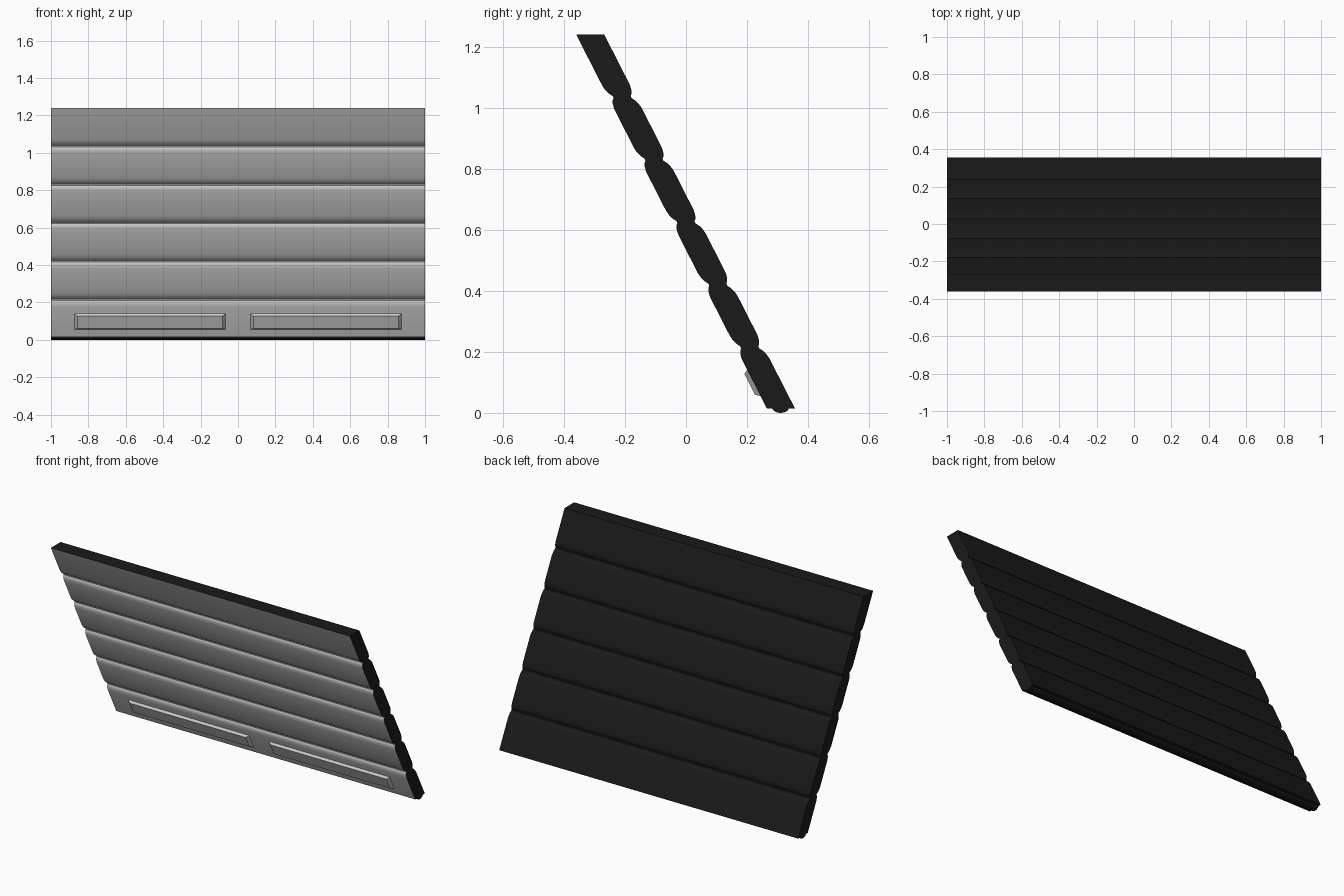
import bpy, bmesh, math

if "Cube" in bpy.data.objects:
    bpy.data.objects.remove(bpy.data.objects["Cube"])

LEAN = 0.51            # y shift per unit of height
TOP, BOTTOM, PITCH = 1.24, 0.015, 0.205
THICK = 0.092

def front_y(z):
    return -0.36 + LEAN * (TOP - z)

def material(name, v):
    m = bpy.data.materials.new(name)
    m.diffuse_color = (v, v, v, 1)
    m.use_nodes = True
    m.node_tree.nodes["Principled BSDF"].inputs["Base Color"].default_value = m.diffuse_color
    return m

grey = material("grey_paint", 0.8)
black = material("black_back", 0.01)

def finish(name, bm, mats):
    bmesh.ops.recalc_face_normals(bm, faces=bm.faces)
    me = bpy.data.meshes.new(name)
    bm.to_mesh(me)
    bm.free()
    for m in mats:
        me.materials.append(m)
    ob = bpy.data.objects.new(name, me)
    bpy.context.collection.objects.link(ob)
    bpy.context.view_layer.objects.active = ob
    ob.select_set(True)
    bpy.ops.object.shade_smooth_by_angle(angle=math.radians(35))
    ob.select_set(False)
    return ob

def extrude_x(name, profile, mats, n_first=0, half=1.0):
    """Extrude a closed (y, z) profile along x; first n_first sides use slot 0."""
    bm = bmesh.new()
    a = [bm.verts.new((-half, y, z)) for y, z in profile]
    b = [bm.verts.new((half, y, z)) for y, z in profile]
    n = len(profile)
    last = len(mats) - 1
    for i in range(n):
        j = (i + 1) % n
        f = bm.faces.new((a[i], a[j], b[j], b[i]))
        f.material_index = 0 if i < n_first else last
    for ring in (a, b):
        bm.faces.new(ring).material_index = last
    return finish(name, bm, mats)

# Groove between slats: (inward offset, height relative to the joint)
groove = [(0, .036), (.003, .022), (.008, .012), (.017, .003),
          (.016, -.004), (.010, -.010), (.004, -.022), (0, -.040)]
joints = [TOP - PITCH * k for k in range(1, 6)]

front = [(front_y(TOP), TOP)]
back = [(front_y(BOTTOM) + THICK, BOTTOM)]
for zj in joints:
    front += [(front_y(zj + dz) + d, zj + dz) for d, dz in groove]
for zj in reversed(joints):
    back += [(front_y(zj - dz) + THICK - d, zj - dz) for d, dz in groove]
front.append((front_y(BOTTOM), BOTTOM))
back.append((front_y(TOP) + THICK, TOP))

# Slatted door curtain
extrude_x("slat_curtain", front + back, [grey, black], len(front) - 1)

# Rounded rubber seal under the bottom slat
seal = [(0.31 + 0.027 * math.cos(t), 0.016 + 0.016 * math.sin(t))
        for t in (math.pi + math.pi * i / 10 for i in range(11))]
extrude_x("bottom_seal", seal, [black])

# Raised bevelled grips on the bottom slat
def grip(name, x0, x1):
    bm = bmesh.new()
    def ring(inset, z0, z1, out):
        return [bm.verts.new((x, front_y(z) - out, z)) for x, z in
                ((x0 + inset, z0), (x1 - inset, z0), (x1 - inset, z1), (x0 + inset, z1))]
    base = ring(0, .055, .143, -.002)
    face = ring(.018, .059, .128, .016)
    bm.faces.new(base)
    bm.faces.new(face)
    for i in range(4):
        j = (i + 1) % 4
        bm.faces.new((base[i], base[j], face[j], face[i]))
    finish(name, bm, [grey])

grip("left_grip", -0.877, -0.064)
grip("right_grip", 0.064, 0.877)
